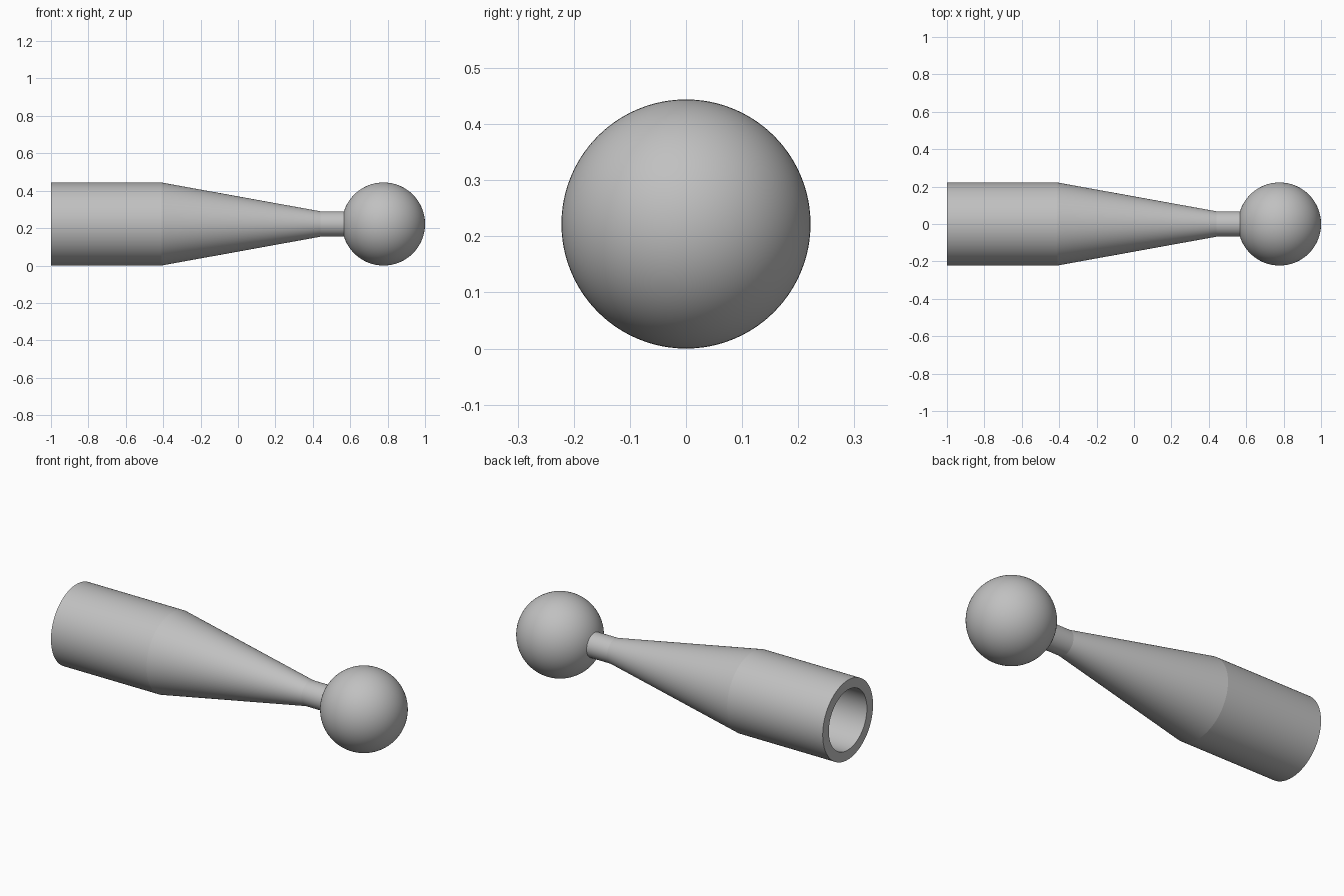
import bpy
import bmesh
import math
from mathutils import Matrix, Vector

cube = bpy.data.objects.get("Cube")
if cube:
    bpy.data.objects.remove(cube, do_unlink=True)

RADIUS = 0.222        # ball and sleeve radius, also the axis height
NECK = 0.068
BORE = 0.168
BALL_X = 1 - RADIUS
SIDES = 96

grey = bpy.data.materials.new("plain grey")
grey.use_nodes = True
grey.diffuse_color = (0.53, 0.53, 0.53, 1)
grey.node_tree.nodes["Principled BSDF"].inputs["Base Color"].default_value = grey.diffuse_color


def lathe(name, profile):
    """Turn (x, radius) points around the long axis."""
    bm = bmesh.new()
    verts = [bm.verts.new((x, 0, r)) for x, r in profile]
    edges = [bm.edges.new(pair) for pair in zip(verts, verts[1:])]
    bmesh.ops.spin(bm, geom=verts + edges, cent=(0, 0, 0), axis=(1, 0, 0),
                   angle=math.tau, steps=SIDES, use_duplicate=False)
    bmesh.ops.remove_doubles(bm, verts=bm.verts, dist=0.0001)
    # Make the faces point out of the solid: the first ring of the profile decides
    bm.normal_update()
    last = max(bm.faces, key=lambda f: f.calc_center_median().yz.length)
    centre = last.calc_center_median()
    if last.normal.dot(Vector((0, centre.y, centre.z))) < 0:
        bmesh.ops.reverse_faces(bm, faces=bm.faces)
    bmesh.ops.transform(bm, matrix=Matrix.Translation((0, 0, RADIUS)), verts=bm.verts)
    mesh = bpy.data.meshes.new(name)
    bm.to_mesh(mesh)
    bm.free()
    mesh.materials.append(grey)
    obj = bpy.data.objects.new(name, mesh)
    bpy.context.collection.objects.link(obj)
    bpy.ops.object.select_all(action='DESELECT')
    obj.select_set(True)
    bpy.context.view_layer.objects.active = obj
    bpy.ops.object.shade_smooth_by_angle(angle=math.radians(8))
    return obj


# Ball: an arc from the neck opening to the tip
start = math.asin(NECK / RADIUS)
arc = [start + (math.pi - start) * i / 48 for i in range(49)]
ball = [(BALL_X - RADIUS * math.cos(a), RADIUS * math.sin(a)) for a in arc]
ball[-1] = (1, 0)
lathe("ball", ball)

# Hollow sleeve tapering to the neck, from bore floor to ball
lathe("tapered_socket", [
    (-0.42, 0), (-0.42, BORE), (-1, BORE), (-1, RADIUS),
    (-0.41, RADIUS), (0.44, NECK), ball[0],
])
